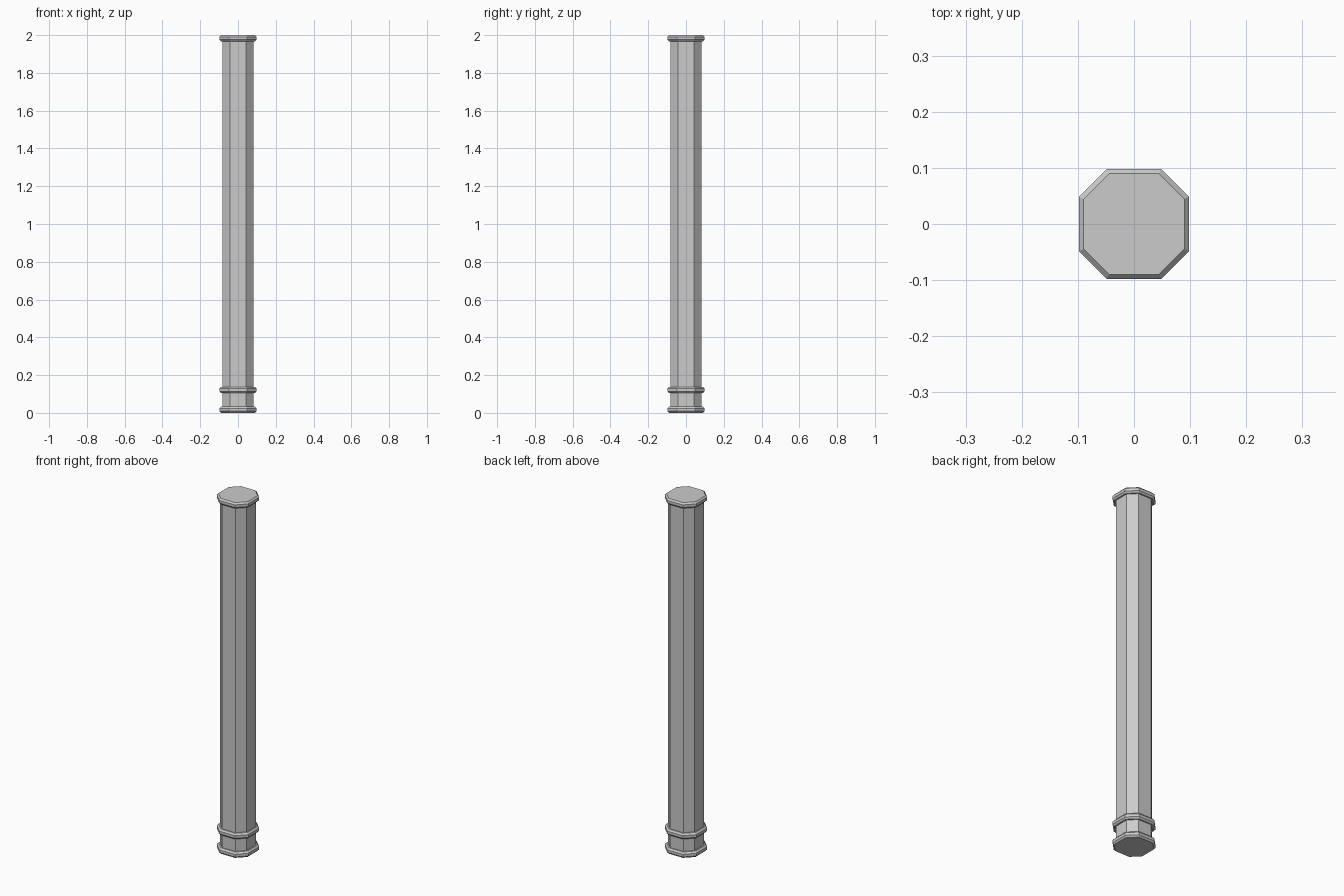
import bpy, bmesh

if "Cube" in bpy.data.objects:
    bpy.data.objects.remove(bpy.data.objects["Cube"])

def stack(name, profile):
    """Loft a chamfered-square (eight-sided) section through (half_width, z) levels."""
    bm = bmesh.new()
    loops = []
    for r, z in profile:
        c = r * 0.495
        pts = [(r, -c), (r, c), (c, r), (-c, r), (-r, c), (-r, -c), (-c, -r), (c, -r)]
        loops.append([bm.verts.new((x, y, z)) for x, y in pts])
    for a, b in zip(loops, loops[1:]):
        for i in range(8):
            j = (i + 1) % 8
            bm.faces.new((a[i], a[j], b[j], b[i]))
    bm.faces.new(loops[0][::-1])
    bm.faces.new(loops[-1])
    mesh = bpy.data.meshes.new(name)
    bm.to_mesh(mesh)
    bm.free()
    obj = bpy.data.objects.new(name, mesh)
    bpy.context.collection.objects.link(obj)
    return obj

# Plain shaft between the end caps
stack("column_shaft", [(0.083, 0.02), (0.083, 1.98)])

# Bevelled bands: foot, collar and top cap
H = 0.033
for name, z in (("base_band", 0.0), ("collar_band", 0.105), ("top_cap", 2.0 - H)):
    stack(name, [(0.09, z), (0.098, z + 0.009), (0.098, z + H - 0.009), (0.09, z + H)])
